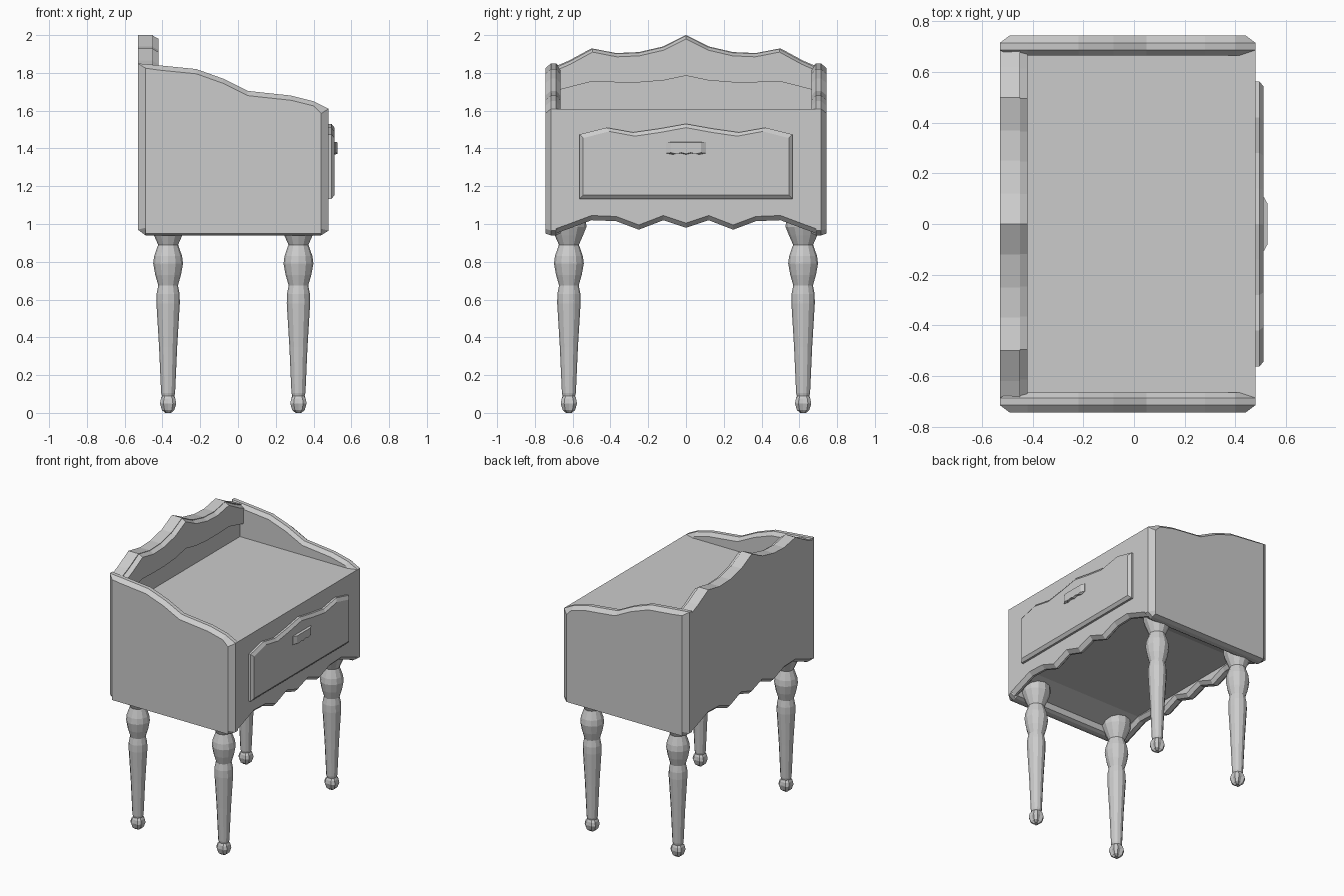
import bpy, bmesh, math

if "Cube" in bpy.data.objects:
    bpy.data.objects.remove(bpy.data.objects["Cube"])


def loft(name, rings, smooth=None):
    """Skin equal-length closed rings and cap both ends."""
    bm = bmesh.new()
    vs = [[bm.verts.new(p) for p in r] for r in rings]
    n = len(rings[0])
    for a, b in zip(vs, vs[1:]):
        for i in range(n):
            j = (i + 1) % n
            bm.faces.new((a[i], a[j], b[j], b[i]))
    bm.faces.new(vs[0])
    bm.faces.new(vs[-1])
    bmesh.ops.recalc_face_normals(bm, faces=bm.faces)
    me = bpy.data.meshes.new(name)
    bm.to_mesh(me)
    bm.free()
    ob = bpy.data.objects.new(name, me)
    bpy.context.collection.objects.link(ob)
    return ob


def mirrored(half):
    """Full left-to-right line from points listed from the edge to y = 0."""
    return [(-y, z) for y, z in half] + [(y, z) for y, z in reversed(half[:-1])]


def plate(top, bottom, layers):
    """Rings in the yz plane; each layer is (x, top drop, bottom lift, side scale)."""
    return [[(x, y * s, z - d) for y, z in top] +
            [(x, y * s, z + u) for y, z in reversed(bottom)]
            for x, d, u, s in layers]


# Shared scalloped lower edge
scallop = mirrored([(.69, .95), (.62, .975), (.5, 1.02), (.37, 1.015),
                    (.25, .97), (.12, 1.02), (0, .98)])

# Side panels with a wavy top and chamfered rims
wave = [(-.53, 1.85), (-.42, 1.84), (-.22, 1.82), (-.08, 1.77), (.05, 1.705),
        (.14, 1.695), (.28, 1.68), (.40, 1.65), (.48, 1.61)]
base = [(.48, .965), (.44, .94), (-.49, .94), (-.53, .97)]


def side_ring(y, inset):
    k = .04 * inset
    clamp = lambda x: min(max(x, -.53 + k), .48 - k)
    return ([(clamp(x), y, z - .025 * inset) for x, z in wave] +
            [(clamp(x), y, z + .01 * inset) for x, z in base])


for s, tag in ((1, "right"), (-1, "left")):
    loft(tag + "_side_panel", [side_ring(s * y, i) for y, i in
                               ((.665, 1), (.687, 0), (.715, 0), (.745, 1))])

# Cabinet core: tray floor on top, gently arched underside
arch = mirrored([(.68, .99), (.5, 1.05), (.25, 1.05), (0, 1.05)])
loft("cabinet_core", plate([(-.68, 1.61), (.68, 1.61)], arch,
                           [(-.47, 0, 0, 1), (.44, 0, 0, 1)]))

# Front panel with chamfered scalloped apron
loft("front_panel", plate([(-.69, 1.61), (.69, 1.61)], scallop,
                          [(.42, 0, .025, 1), (.44, 0, 0, 1), (.455, 0, 0, 1),
                           (.48, 0, .025, 1)]))

# Back panel and the thicker crest board above the tray
crest_half = [(.69, 1.835), (.62, 1.865), (.5, 1.93), (.37, 1.905),
              (.25, 1.91), (.12, 1.94), (0, 2.0)]
crest = mirrored(crest_half)
loft("back_panel", plate(crest, scallop,
                         [(-.53, 0, .025, 1), (-.505, 0, 0, 1),
                          (-.47, 0, 0, 1), (-.45, 0, .025, 1)]))
crest_low = mirrored([(.68, 1.71), (.5, 1.755), (.37, 1.75), (.25, 1.75),
                      (.12, 1.76), (0, 1.785)])
loft("crest_board", plate(crest, crest_low, [(-.47, .001, 0, .99),
                                             (-.455, .001, 0, .99),
                                             (-.42, .02, 0, .99)]))

# Drawer front with wavy top and chamfered face
drawer_top = mirrored([(.563, 1.475), (.42, 1.51), (.28, 1.485), (.14, 1.505), (0, 1.53)])
loft("drawer_front", plate(drawer_top, [(-.563, 1.133), (.563, 1.133)],
                           [(.47, 0, 0, 1), (.495, 0, 0, 1), (.511, .02, .02, .967)]))

# Drawer pull
loft("drawer_pull", plate([(-.105, 1.435), (.105, 1.435)],
                          mirrored([(.105, 1.375), (.07, 1.368), (.03, 1.375), (0, 1.368)]),
                          [(.505, 0, 0, 1), (.514, 0, 0, 1), (.528, .003, .003, .75)]))

# Turned legs with lobed ball feet: (z, radius, groove depth)
turning = [(0, .018, .3), (.015, .038, .3), (.05, .05, .22), (.075, .044, .15),
           (.09, .033, 0), (.105, .037, 0), (.35, .048, 0), (.58, .062, 0),
           (.63, .061, 0), (.675, .052, 0), (.73, .068, 0), (.79, .079, 0),
           (.83, .074, 0), (.89, .053, 0), (.94, .075, 0), (.985, .093, 0),
           (1.045, .1, 0)]
SIDES = 12
for x, end in ((.32, "front"), (-.37, "back")):
    for s, tag in ((1, "right"), (-1, "left")):
        rings = []
        for z, r, g in turning:
            ring = []
            for k in range(SIDES):
                a = 2 * math.pi * k / SIDES
                q = r * (1 - g) if k % 3 == 0 else r
                q = min(q, .098)
                ring.append((x + q * math.cos(a), s * .62 + q * math.sin(a) * (.9 if z > 1 else 1), z))
            rings.append(ring)
        # keep the flared leg top inside the side panel
        top = [(px, s * min(abs(py), .69), pz) for px, py, pz in rings[-1]]
        rings[-1] = top
        loft(f"{end}_{tag}_leg", rings)
